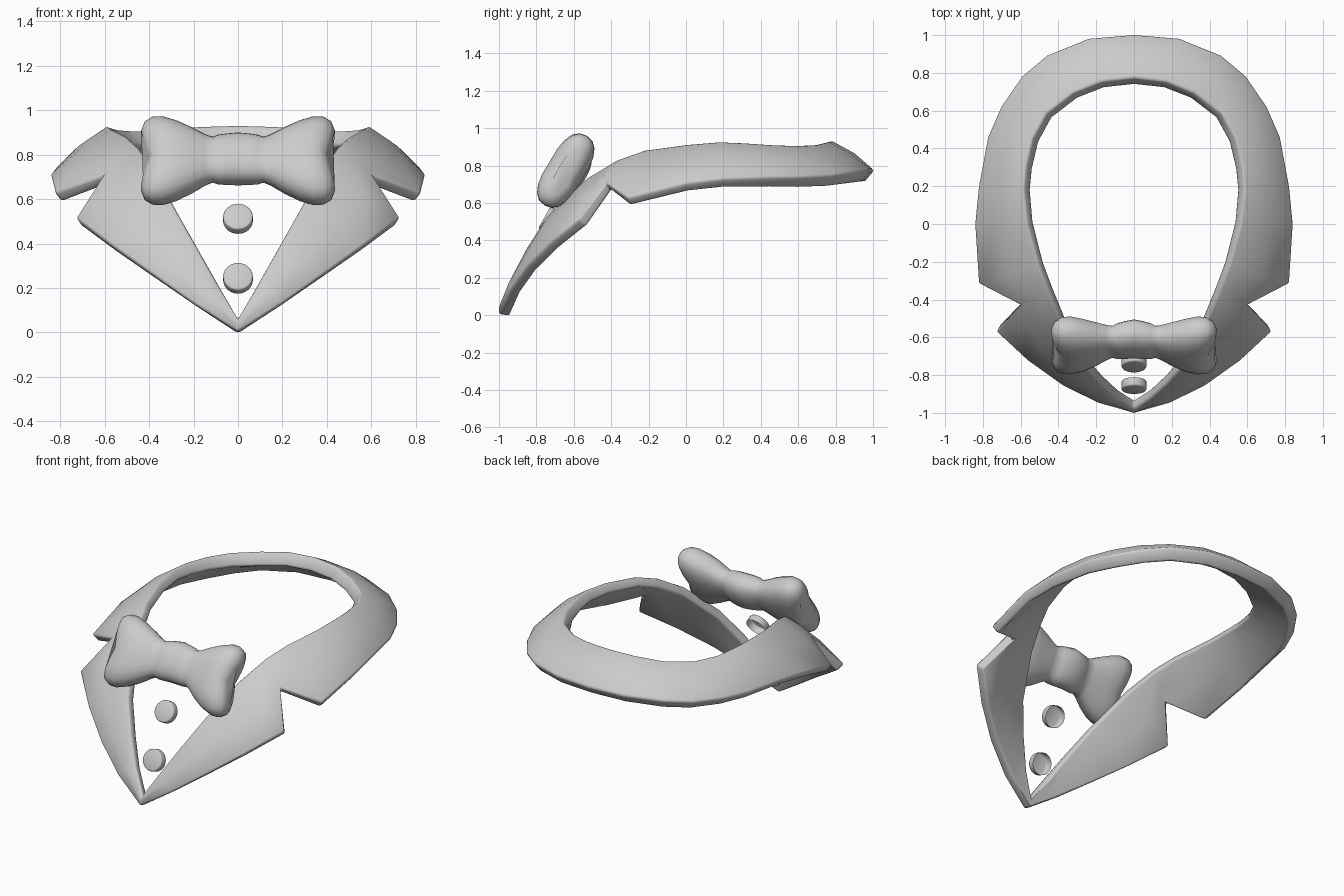
import bpy, bmesh, math
from mathutils import Vector, Matrix

cube = bpy.data.objects.get("Cube")
if cube:
    bpy.data.objects.remove(cube, do_unlink=True)

grey = bpy.data.materials.new("plain grey")
grey.use_nodes = True
grey.diffuse_color = (0.6, 0.6, 0.6, 1)
grey.node_tree.nodes["Principled BSDF"].inputs["Base Color"].default_value = (0.6, 0.6, 0.6, 1)


def finish(obj, angle):
    """Apply modifiers, assign the colour and smooth the shading."""
    bpy.ops.object.select_all(action='DESELECT')
    obj.select_set(True)
    bpy.context.view_layer.objects.active = obj
    bpy.ops.object.convert(target='MESH')
    obj.data.materials.clear()
    obj.data.materials.append(grey)
    bpy.ops.object.shade_smooth_by_angle(angle=math.radians(angle))


def make(name, verts, faces):
    """Build a mesh object with consistent normals."""
    mesh = bpy.data.meshes.new(name)
    mesh.from_pydata(verts, [], faces)
    bm = bmesh.new()
    bm.from_mesh(mesh)
    bmesh.ops.recalc_face_normals(bm, faces=bm.faces)
    bm.to_mesh(mesh)
    bm.free()
    obj = bpy.data.objects.new(name, mesh)
    bpy.context.collection.objects.link(obj)
    return obj


# Collar: neck edge and outer edge from the back centre to the front tip
neck_edge = [
    (0, .775, .935), (.17, .755, .93), (.32, .695, .915), (.465, .585, .91), (.54, .45, .915),
    (.575, .3, .925), (.585, .18, .93), (.565, 0, .915), (.505, -.22, .885), (.45, -.36, .835),
    (.38, -.53, .735), (.27, -.74, .535), (.17, -.85, .36), (.08, -.925, .205), (0, -.978, .065)]
outer_edge = [
    (0, 1.006, .775), (.24, .986, .775), (.463, .896, .765), (.595, .785, .75), (.706, .624, .742),
    (.777, .462, .74), (.826, .2, .732), (.846, 0, .708), (.826, -.315, .63), (.605, -.43, .71),
    (.73, -.572, .515), (.565, -.725, .39), (.383, -.855, .26), (.20, -.945, .13), (0, -1, .002)]
verts = []
for top, low in zip(neck_edge, outer_edge):
    a, b = Vector(top), Vector(low)
    mid = (a + b) / 2
    bulge = Vector((mid.x, mid.y * .5, .45)).normalized() * .015
    if top[0] == 0:
        bulge.x = 0
    verts += [a, mid + bulge, b]
faces = []
for i in range(len(neck_edge) - 1):
    for k in range(2):
        p = 3 * i + k
        faces.append((p, p + 3, p + 4, p + 1))
collar = make("collar", verts, faces)
# face the surface outward before thickening inward
if collar.data.polygons[0].normal.z < 0:
    collar.data.flip_normals()
# the cloth is thicker behind the neck than on the lapels
padding = collar.vertex_groups.new(name="padding")
for v in collar.data.vertices:
    padding.add([v.index], min(1, max(.7, .75 + .4 * v.co.y)), 'REPLACE')
mirror = collar.modifiers.new("mirror", 'MIRROR')
mirror.use_clip = True
solid = collar.modifiers.new("thickness", 'SOLIDIFY')
solid.thickness = .083
solid.offset = -1
solid.vertex_group = "padding"
rim = collar.modifiers.new("soft rim", 'BEVEL')
rim.width = .014
rim.segments = 2
rim.limit_method = 'ANGLE'
rim.angle_limit = math.radians(55)
finish(collar, 50)

# Bow tie: rounded rings (x, half height, half depth) lofted across
half = [(.05, .122, .084), (.09, .118, .078), (.115, .11, .068), (.15, .125, .076),
        (.21, .162, .092), (.28, .198, .106), (.34, .218, .112), (.385, .217, .105),
        (.42, .197, .083), (.436, .155, .05)]
rings = [(-x, h, d) for x, h, d in reversed(half)] + [(0, .125, .086)] + half
sides = 20


def rounded(v):
    return math.copysign(abs(v) ** .85, v)


verts = []
for x, h, d in rings:
    reach = abs(x) / .436
    # the knot sits slightly behind the wings and a little higher
    knot = max(0, 1 - abs(x) / .25)
    for s in range(sides):
        t = 2 * math.pi * s / sides
        v = rounded(math.sin(t))
        # the wing ends dip in between their two lobes
        dent = .035 * reach ** 4 * (1 - abs(v)) ** 1.5
        pinch = 1 - .2 * reach ** 2 * (1 - abs(v))
        verts.append((x - math.copysign(dent, x),
                      d * pinch * rounded(math.cos(t)) + .026 * knot,
                      h * v + .025 * knot))
faces = []
for i in range(len(rings) - 1):
    for s in range(sides):
        n = (s + 1) % sides
        faces.append((i * sides + s, i * sides + n, (i + 1) * sides + n, (i + 1) * sides + s))
last = (len(rings) - 1) * sides
faces.append(tuple(reversed(range(sides))))
faces.append(tuple(range(last, last + sides)))
bow = make("bow_tie", verts, faces)
bow.data.transform(Matrix.Translation((0, -.643, .773)) @ Matrix.Rotation(math.radians(-31), 4, 'X'))
finish(bow, 70)

# Shirt buttons: shallow caps open at the back, tipped to follow the chest
for name, y, z, tilt in (("upper_button", -.737, .513, 61), ("lower_button", -.857, .245, 68)):
    bpy.ops.mesh.primitive_cylinder_add(vertices=24, radius=.067, depth=.045, location=(0, y, z),
                                        rotation=(math.radians(tilt), 0, 0))
    button = bpy.context.object
    button.name = name
    bm = bmesh.new()
    bm.from_mesh(button.data)
    bmesh.ops.delete(bm, geom=[f for f in bm.faces if f.normal.z < -.9], context='FACES_ONLY')
    bm.to_mesh(button.data)
    bm.free()
    bevel = button.modifiers.new("soft rim", 'BEVEL')
    bevel.width = .008
    bevel.segments = 2
    bevel.limit_method = 'ANGLE'
    finish(button, 50)
